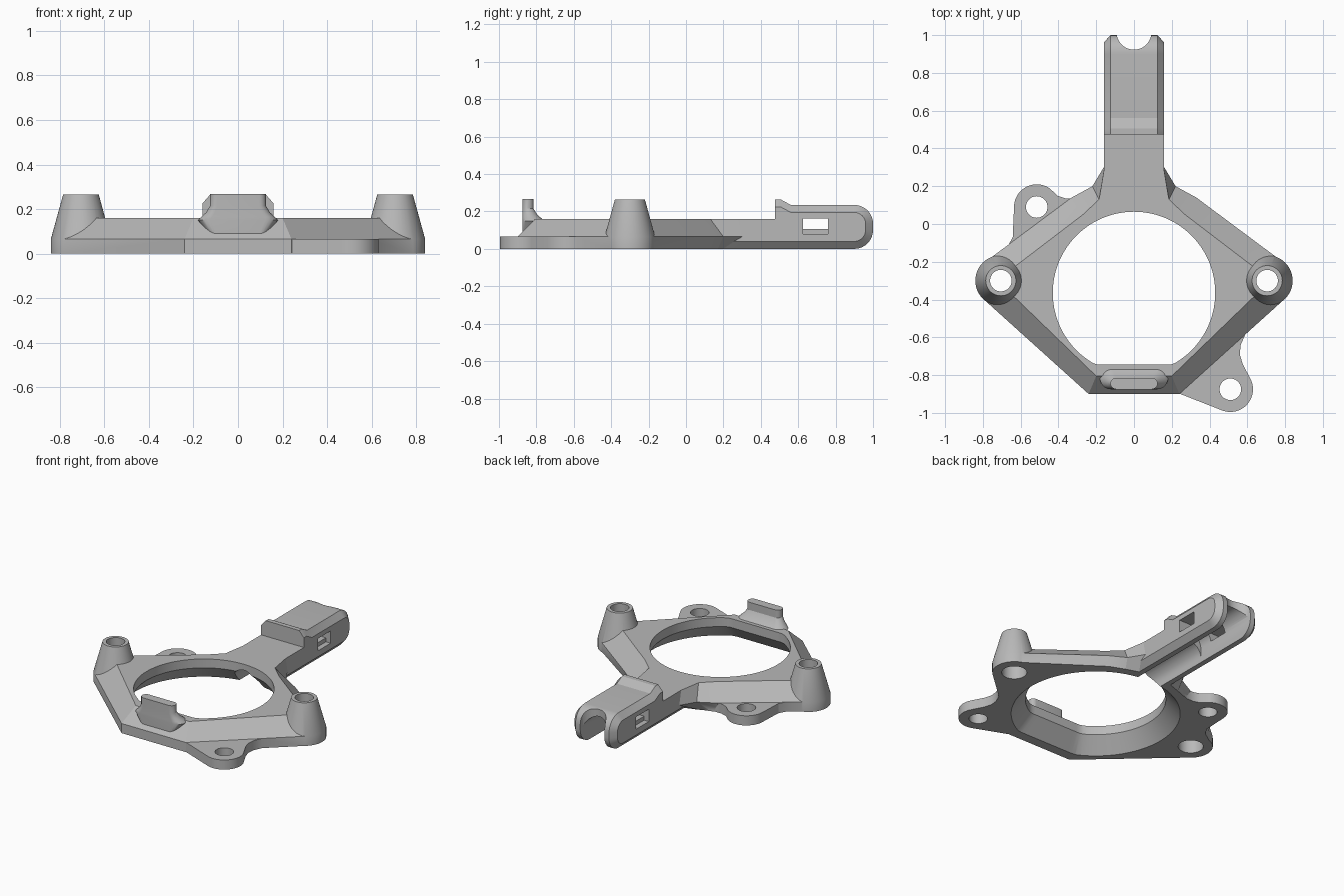
import bpy, bmesh
from math import sin, cos, pi, radians

cube = bpy.data.objects.get("Cube")
if cube:
    bpy.data.objects.remove(cube)

grey = bpy.data.materials.new("plain_grey")
grey.use_nodes = True
colour = (0.48, 0.48, 0.48, 1)
grey.diffuse_color = colour
grey.node_tree.nodes["Principled BSDF"].inputs["Base Color"].default_value = colour


def loft(name, rings):
    """Closed solid through rings of equal point count."""
    bm = bmesh.new()
    loops = [[bm.verts.new(p) for p in ring] for ring in rings]
    n = len(loops[0])
    for a, b in zip(loops, loops[1:]):
        for i in range(n):
            j = (i + 1) % n
            bm.faces.new((a[i], a[j], b[j], b[i]))
    bm.faces.new(loops[0])
    bm.faces.new(loops[-1])
    bmesh.ops.recalc_face_normals(bm, faces=bm.faces)
    mesh = bpy.data.meshes.new(name)
    bm.to_mesh(mesh)
    bm.free()
    mesh.materials.append(grey)
    ob = bpy.data.objects.new(name, mesh)
    bpy.context.collection.objects.link(ob)
    return ob


def arc(cx, cy, r, a0, a1, n=12):
    angles = [radians(a0 + (a1 - a0) * i / n) for i in range(n + 1)]
    return [(cx + r * cos(a), cy + r * sin(a)) for a in angles]


def flat(points, z):
    return [(x, y, z) for x, y in points]


def turned(name, x, y, levels, n=48):
    """Round solid from (z, radius) levels."""
    return loft(name, [flat(arc(x, y, r, 0, 360, n)[:-1], z) for z, r in levels])


def box(name, x0, x1, y0, y1, z0, z1):
    base = [(x0, y0), (x1, y0), (x1, y1), (x0, y1)]
    return loft(name, [flat(base, z0), flat(base, z1)])


def mirrored(half):
    return half + [(-x, y) for x, y in reversed(half)]


# Ring plate with a sloped outer edge
foot = [(0.24, -0.90), (0.80, -0.395), (0.80, -0.21)]
low = mirrored(foot + [(0.31, 0.13), (0.21, 0.17), (0.12, 0.20)])
mid = mirrored(foot + [(0.33, 0.14), (0.22, 0.20), (0.16, 0.30)])
top = mirrored([(0.20, -0.805), (0.65, -0.37), (0.65, -0.24),
                (0.27, 0.05), (0.185, 0.13), (0.16, 0.28)])
body = loft("bracket_body", [flat(low, 0), flat(mid, 0.065), flat(top, 0.16)])
adds, cuts = [], []


# Arm: side profile with chamfered flanks
def arm_profile(c):
    r = 0.10 - c
    pts = [(0.05, c)] + arc(0.90, 0.10, r, -90, 0, 8) + arc(0.90, 0.135, r, 0, 90, 8)
    return pts + [(0.56, 0.235 - c), (0.505, 0.265 - c), (0.475, 0.265 - c),
                  (0.475, 0.16), (0.05, 0.16)]


sections = [(-0.16, 0.04), (-0.125, 0), (0.125, 0), (0.16, 0.04)]
adds.append(loft("arm", [[(x, y, z) for y, z in arm_profile(c)] for x, c in sections]))

# Screw towers
for side in (-1, 1):
    x = 0.705 * side
    adds.append(turned("tower", x, -0.30, [(0, 0.135), (0.065, 0.135), (0.265, 0.08)]))
    cuts.append(turned("tower_hole", x, -0.30, [(-0.1, 0.057), (0.4, 0.057)]))
    cuts.append(turned("tower_counterbore", x, -0.30, [(-0.1, 0.077), (0.13, 0.077)]))

# Mounting ears
ears = [
    (-0.515, 0.09, 180, 55, [(-0.405, 0.15), (-0.36, 0.135), (-0.31, 0.135), (-0.27, 0.15),
                             (-0.30, 0.0), (-0.70, -0.22), (-0.67, -0.12), (-0.642, -0.07)]),
    (0.51, -0.875, -112, 25, [(0.575, -0.74), (0.56, -0.69), (0.565, -0.64),
                              (0.60, -0.56), (0.40, -0.72), (0.24, -0.898)]),
]
for x, y, a0, a1, root in ears:
    outline = arc(x, y, 0.12, a0, a1, 20) + root
    adds.append(loft("ear", [flat(outline, 0), flat(outline, 0.065)]))
    cuts.append(turned("ear_hole", x, y, [(-0.1, 0.057), (0.2, 0.057)]))


# Central opening: round with a flat front, flared underneath
def opening(r):
    return [(x, max(y, -0.315 - r)) for x, y in arc(0, -0.365, r, 0, 360, 96)[:-1]]


cuts.append(loft("opening", [flat(opening(r), z)
                             for z, r in ((-0.02, 0.535), (0.10, 0.43), (0.40, 0.43))]))


# Arched channel under the arm, higher towards the end, and its end notch
def channel(y0, y1, spring):
    arch = [(0.09, -0.1)] + arc(0, spring, 0.09, 0, 180, 20) + [(-0.09, -0.1)]
    return loft("channel", [[(x, y, z) for x, z in arch] for y in (y0, y1)])


cuts += [channel(0.0, 0.7, 0.03), channel(0.53, 1.2, 0.095)]
cuts.append(turned("end_notch", 0, 1.015, [(-0.1, 0.092), (0.4, 0.092)]))

# Side windows of the arm with a shallow recess
cuts.append(box("window", -0.3, 0.3, 0.625, 0.76, 0.107, 0.163))
for side in (-1, 1):
    edges = sorted((0.125 * side, 0.3 * side))
    cuts.append(box("window_recess", *edges, 0.625, 0.76, 0.08, 0.163))


# Front tab with a flared root
def slot(g, z):
    r = 0.03 + g / 2
    y, x = -0.875 + r, 0.125 + g - r
    return flat(arc(x, y, r, -90, 90) + arc(-x, y, r, 90, 270), z)


adds.append(loft("front_tab", [slot(g, z) for z, g in (
    (0.085, 0), (0.15, 0.055), (0.165, 0.04), (0.185, 0.018), (0.215, 0), (0.267, 0))]))

# Join and cut, then drop the helper solids
for parts, mode in ((adds, 'UNION'), (cuts, 'DIFFERENCE')):
    for part in parts:
        part.hide_render = True
        mod = body.modifiers.new(part.name, 'BOOLEAN')
        mod.operation, mod.solver, mod.object = mode, 'EXACT', part
bpy.context.view_layer.update()
done = bpy.data.meshes.new_from_object(
    body.evaluated_get(bpy.context.evaluated_depsgraph_get()))
body.modifiers.clear()
body.data = done
for part in adds + cuts:
    bpy.data.objects.remove(part)

bpy.ops.object.select_all(action='DESELECT')
body.select_set(True)
bpy.context.view_layer.objects.active = body
bpy.ops.object.shade_smooth_by_angle(angle=radians(25))
